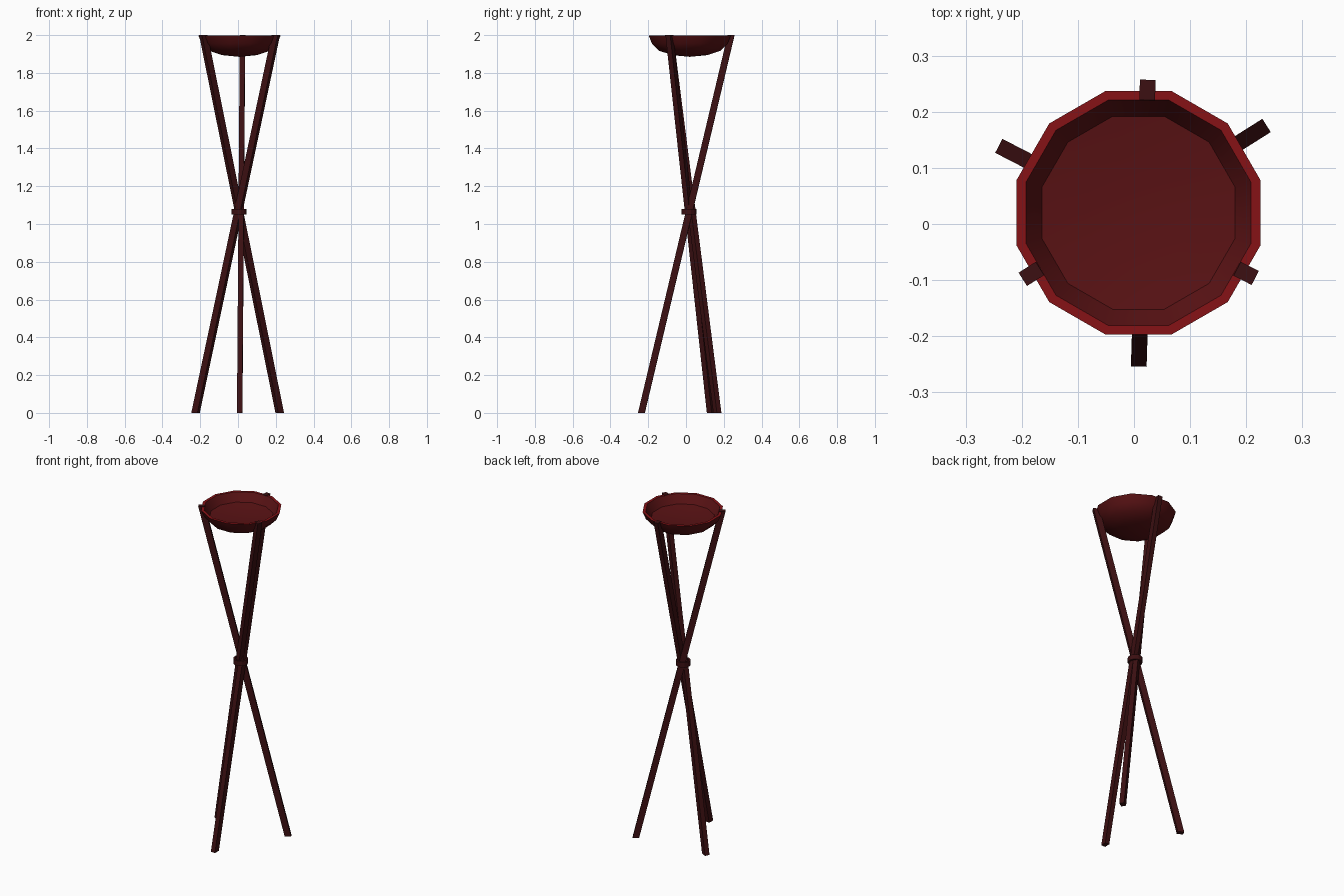
import bpy, bmesh, math
from mathutils import Vector

if "Cube" in bpy.data.objects:
    bpy.data.objects.remove(bpy.data.objects["Cube"])


def material(name, color):
    m = bpy.data.materials.new(name)
    m.diffuse_color = (*color, 1)
    m.use_nodes = True
    m.node_tree.nodes["Principled BSDF"].inputs["Base Color"].default_value = m.diffuse_color
    return m


WOOD = material("dark_wood", (0.045, 0.005, 0.006))
BOWL = material("bowl_red", (0.10, 0.006, 0.007))
RIM = material("rim_red", (0.24, 0.006, 0.008))


def finish(name, bm, mats, smooth=None):
    bmesh.ops.recalc_face_normals(bm, faces=bm.faces)
    me = bpy.data.meshes.new(name)
    bm.to_mesh(me)
    bm.free()
    for m in mats:
        me.materials.append(m)
    ob = bpy.data.objects.new(name, me)
    bpy.context.collection.objects.link(ob)
    if smooth:
        bpy.ops.object.select_all(action='DESELECT')
        ob.select_set(True)
        bpy.context.view_layer.objects.active = ob
        bpy.ops.object.shade_smooth_by_angle(angle=math.radians(smooth))
    return ob


def lathe(name, profile, center, sides, mats, slots=None, closed=False, smooth=None):
    """Revolve (radius, z) points; radius 0 becomes a single pole vertex."""
    bm = bmesh.new()
    rings = []
    for r, z in profile:
        n = sides if r > 0 else 1
        rings.append([bm.verts.new((center[0] + r * math.cos(2 * math.pi * (i + 0.5) / sides),
                                    center[1] + r * math.sin(2 * math.pi * (i + 0.5) / sides), z))
                      for i in range(n)])
    for k in range(len(rings) - (0 if closed else 1)):
        a, b = rings[k], rings[(k + 1) % len(rings)]
        for i in range(sides):
            j = (i + 1) % sides
            quad = [a[i % len(a)], a[j % len(a)], b[j % len(b)], b[i % len(b)]]
            f = bm.faces.new(list(dict.fromkeys(quad)))
            f.material_index = slots[k] if slots else 0
    return finish(name, bm, mats, smooth)


def leg(name, bottom, top, width=0.028, depth=0.036):
    """Slanted rectangular bar with level ends."""
    lo, hi = Vector((*bottom, 0)), Vector((*top, 2))
    along = Vector((hi.x - lo.x, hi.y - lo.y, 0)).normalized()
    side = Vector((-along.y, along.x, 0))
    bm = bmesh.new()
    ends = [[bm.verts.new(p + along * (u * depth / 2) + side * (v * width / 2))
             for u, v in ((-1, -1), (1, -1), (1, 1), (-1, 1))] for p in (lo, hi)]
    for e in ends:
        bm.faces.new(e)
    for i in range(4):
        j = (i + 1) % 4
        bm.faces.new((ends[0][i], ends[0][j], ends[1][j], ends[1][i]))
    return finish(name, bm, [WOOD])


# Three crossing legs
leg("front_leg", (0.009, -0.236), (0.024, 0.239))
leg("right_leg", (0.221, 0.166), (-0.183, -0.089))
leg("left_leg", (-0.225, 0.131), (0.200, -0.088))

# Binding ring where the legs cross
lathe("binding_ring", [(0.041, 1.05), (0.041, 1.08), (0.030, 1.08), (0.030, 1.05)],
      (0.006, 0.017), 12, [WOOD], closed=True)

# Twelve-sided bowl: outer shell, flat rim, inner wall and shallow floor
lathe("bowl", [(0, 1.885), (0.095, 1.894), (0.17, 1.918), (0.207, 1.955), (0.225, 1.997),
               (0.208, 1.997), (0.178, 1.948), (0.10, 1.938), (0, 1.935)],
      (0.008, 0.020), 12, [BOWL, RIM], slots=[0, 0, 0, 0, 1, 0, 0, 0], smooth=40)
